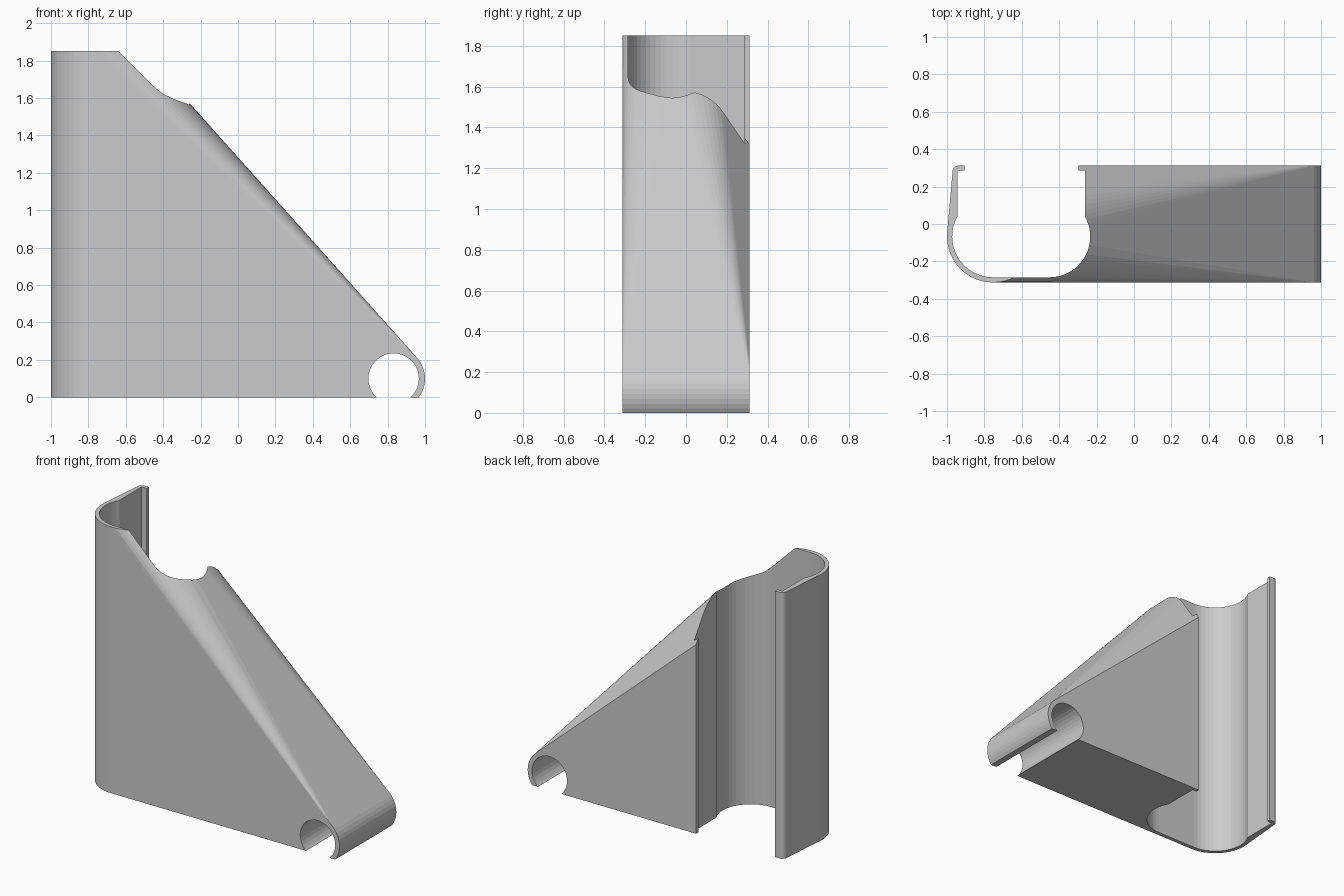
import bpy, bmesh
from math import sin, cos, radians, asin, degrees

if "Cube" in bpy.data.objects:
    bpy.data.objects.remove(bpy.data.objects["Cube"])


def arc(cx, cy, r, a0, a1, n):
    """Points on an arc, angles in degrees."""
    return [(cx + r * cos(radians(a0 + (a1 - a0) * i / n)),
             cy + r * sin(radians(a0 + (a1 - a0) * i / n))) for i in range(n + 1)]


def make_object(name, bm):
    bmesh.ops.recalc_face_normals(bm, faces=bm.faces)
    mesh = bpy.data.meshes.new(name)
    bm.to_mesh(mesh)
    bm.free()
    obj = bpy.data.objects.new(name, mesh)
    bpy.context.collection.objects.link(obj)
    return obj


def prism(name, points, offset):
    """Closed profile extruded along offset."""
    bm = bmesh.new()
    face = bm.faces.new([bm.verts.new(p) for p in points])
    new = bmesh.ops.extrude_face_region(bm, geom=[face])["geom"]
    verts = [g for g in new if isinstance(g, bmesh.types.BMVert)]
    bmesh.ops.translate(bm, verts=verts, vec=offset)
    return make_object(name, bm)


HALF, HEIGHT = 0.312, 1.852
PX, PY = -0.754, -0.067      # upright post circle
CX, CZ = 0.832, 0.10         # horizontal pipe socket
R_IN, R_OUT = 0.135, 0.168

# Body: hull of the teardrop upright and the socket at the foot
post = arc(PX, PY, 0.246, 0, 345, 46)
post += arc(-0.94, HALF - 0.03, 0.03, 90, 180, 5) + [(-0.906, HALF)]
low = degrees(asin(CZ / R_OUT))
socket = arc(CX, CZ, R_OUT, -low, 180 + low, 30)

bm = bmesh.new()
for x, y in post:
    for z in (0, HEIGHT):
        bm.verts.new((x, max(y, -HALF), z))
for x, z in socket:
    for y in (-HALF, HALF):
        bm.verts.new((x, y, max(z, 0)))
res = bmesh.ops.convex_hull(bm, input=bm.verts[:])
loose = {g for g in res["geom_interior"] + res["geom_unused"]
         if isinstance(g, bmesh.types.BMVert)}
bmesh.ops.delete(bm, geom=list(loose), context='VERTS')
bmesh.ops.dissolve_limit(bm, angle_limit=radians(0.3), verts=bm.verts[:], edges=bm.edges[:])
body = make_object("bracket_body", bm)

# Clip-on channel with small retaining lips, open at the back
channel = arc(PX, PY, 0.218, 150, 270, 16) + arc(-0.452, PY, 0.218, -90, 30, 16)
channel += [(-0.263, 0.287), (-0.296, 0.287), (-0.296, 0.5),
            (-0.905, 0.5), (-0.905, 0.287), (-0.943, 0.287)]
channel_cutter = prism("channel_cutter", [(x, y, -0.5) for x, y in channel], (0, 0, 3))

# Pipe hole through the foot
hole = arc(CX, CZ, R_IN, 0, 360, 36)[:-1]
hole_cutter = prism("hole_cutter", [(x, -0.6, z) for x, z in hole], (0, 1.2, 0))

for cutter in (channel_cutter, hole_cutter):
    mod = body.modifiers.new(cutter.name, 'BOOLEAN')
    mod.operation = 'DIFFERENCE'
    mod.solver = 'EXACT'
    mod.object = cutter
    bpy.context.view_layer.objects.active = body
    bpy.ops.object.modifier_apply(modifier=mod.name)
    bpy.data.objects.remove(cutter)
